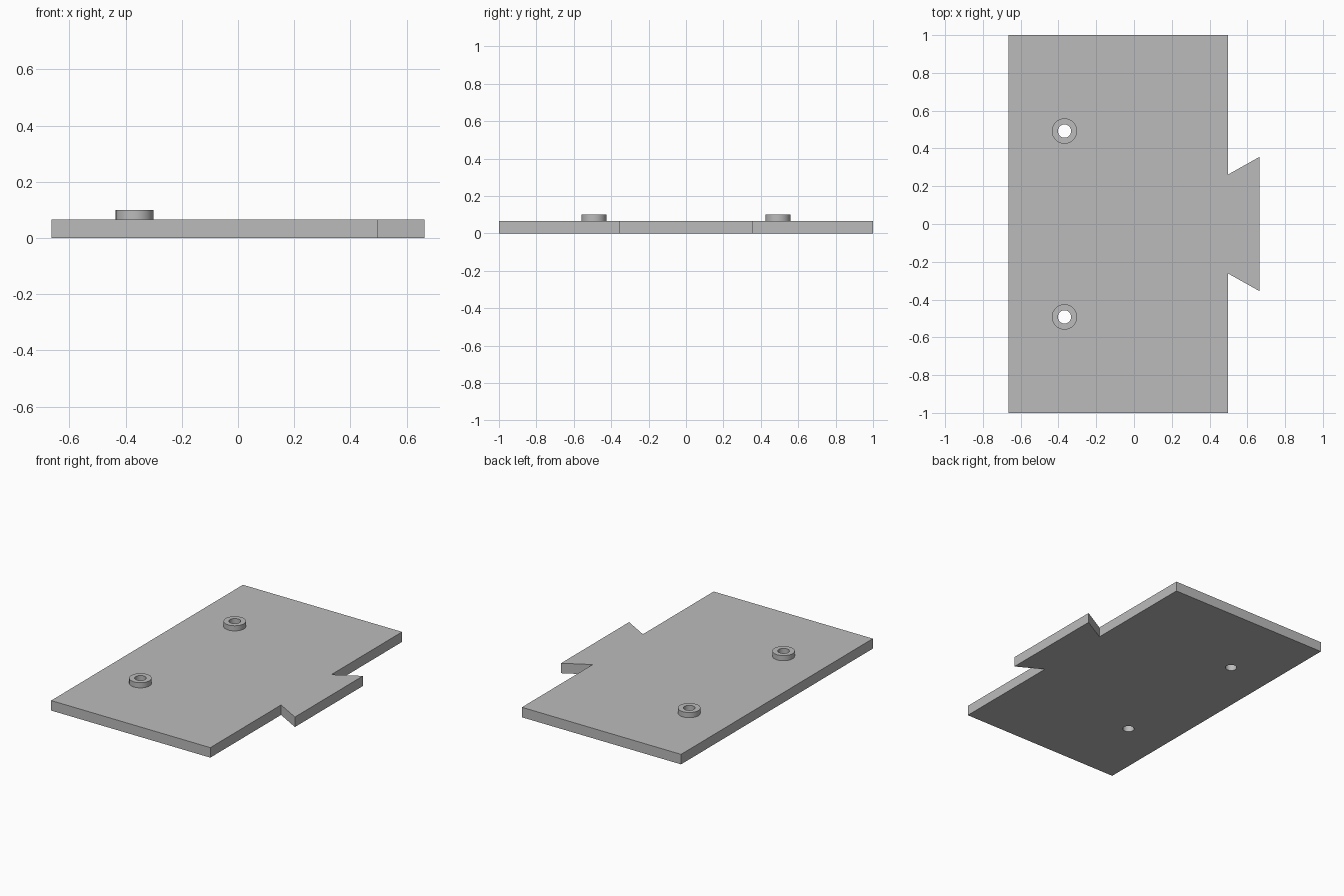
import bpy
import bmesh
from math import cos, sin, pi, radians

cube = bpy.data.objects.get("Cube")
if cube:
    bpy.data.objects.remove(cube, do_unlink=True)

GREY = (0.5, 0.5, 0.5, 1.0)
mat = bpy.data.materials.new("plain_grey")
mat.use_nodes = True
mat.diffuse_color = GREY
mat.node_tree.nodes["Principled BSDF"].inputs["Base Color"].default_value = GREY


def circle(cx, cy, r, n=48):
    return [(cx + r * cos(2 * pi * i / n), cy + r * sin(2 * pi * i / n))
            for i in range(n)]


def extrude_outline(name, loops, z0, z1):
    """Solid from an outer loop and any hole loops, between two heights."""
    bm = bmesh.new()
    for loop in loops:
        verts = [bm.verts.new((x, y, z0)) for x, y in loop]
        for a, b in zip(verts, verts[1:] + verts[:1]):
            bm.edges.new((a, b))
    bmesh.ops.triangle_fill(bm, edges=bm.edges[:], use_beauty=True)
    result = bmesh.ops.extrude_face_region(bm, geom=bm.faces[:])
    top = [g for g in result["geom"] if isinstance(g, bmesh.types.BMVert)]
    bmesh.ops.translate(bm, verts=top, vec=(0, 0, z1 - z0))
    bmesh.ops.recalc_face_normals(bm, faces=bm.faces[:])
    mesh = bpy.data.meshes.new(name)
    bm.to_mesh(mesh)
    bm.free()
    mesh.materials.append(mat)
    mesh.shade_smooth()
    mesh.set_sharp_from_angle(angle=radians(30))
    obj = bpy.data.objects.new(name, mesh)
    bpy.context.collection.objects.link(obj)
    return obj


THICK, BOSS_TOP = 0.066, 0.1
HOLE_X, HOLE_Y = -0.368, 0.492
HOLE_R, BOSS_R = 0.035, 0.067

# Plate with a dovetail tab on its left edge, mirrored across y
half = [(-0.664, 1.0), (0.498, 1.0), (0.498, 0.262), (0.664, 0.355)]
outline = half + [(x, -y) for x, y in reversed(half)]
holes = [circle(HOLE_X, s * HOLE_Y, HOLE_R) for s in (-1, 1)]
extrude_outline("plate", [outline] + holes, 0, THICK)

# Raised ring around each through hole
for side, s in (("front", -1), ("back", 1)):
    extrude_outline(side + "_boss",
                    [circle(HOLE_X, s * HOLE_Y, BOSS_R),
                     circle(HOLE_X, s * HOLE_Y, HOLE_R)], THICK, BOSS_TOP)
